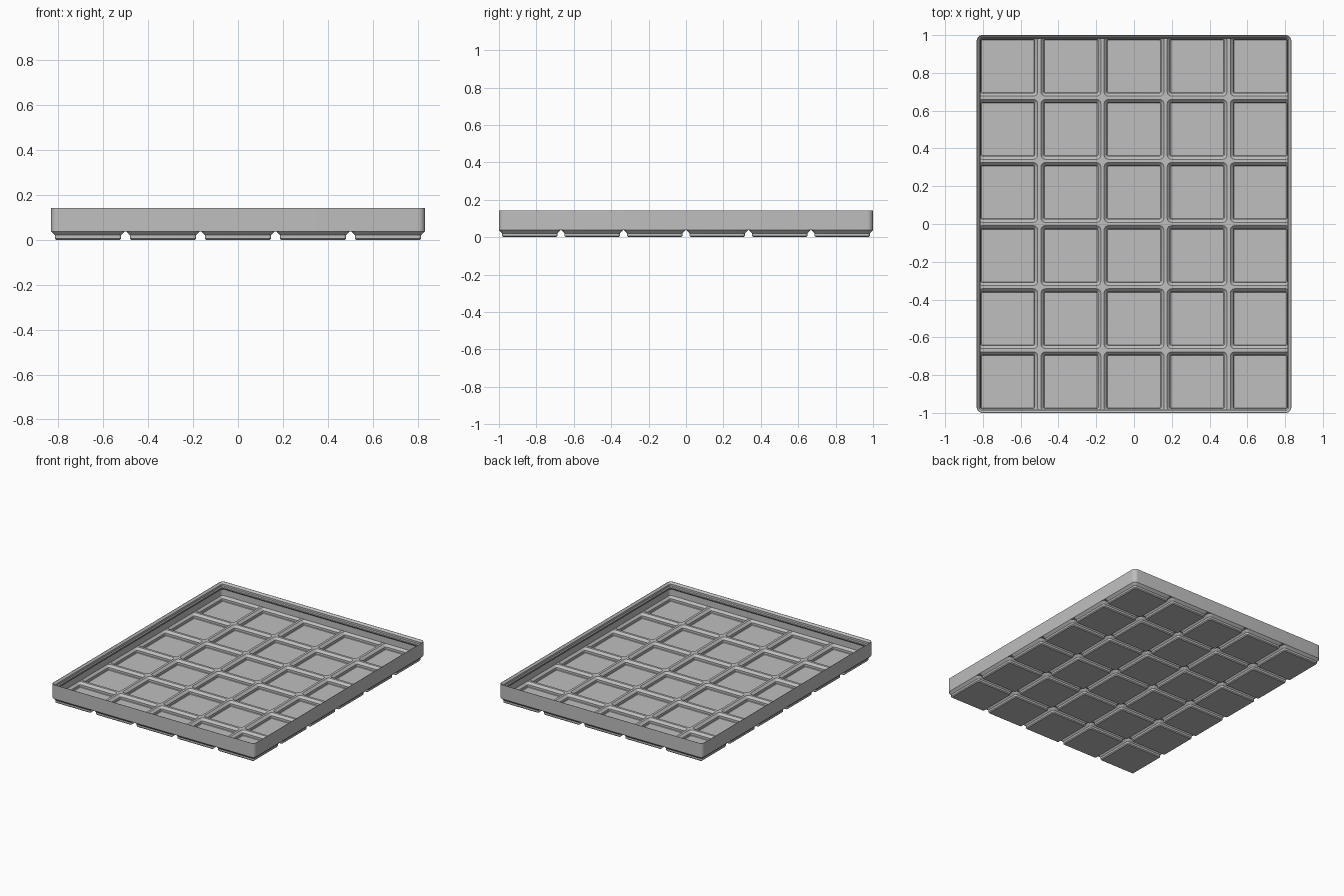
import bpy, bmesh, math

if "Cube" in bpy.data.objects:
    bpy.data.objects.remove(bpy.data.objects["Cube"])

U = 2 / 251.5            # scene units per millimetre
PITCH = 42               # cell spacing
COLS, ROWS = 5, 6
HX, HY = COLS * PITCH / 2 - 0.25, ROWS * PITCH / 2 - 0.25
R = 3.75                 # outer corner radius
SEG = 6                  # segments per rounded corner
SIGNS = [(1, 1), (-1, 1), (-1, -1), (1, -1)]

grey = bpy.data.materials.new("light_grey")
grey.diffuse_color = (0.52, 0.52, 0.52, 1)
grey.use_nodes = True
grey.node_tree.nodes["Principled BSDF"].inputs["Base Color"].default_value = grey.diffuse_color


def ring(hx, hy, r, z, cx=0, cy=0):
    """Rounded rectangle as a list of points."""
    pts = []
    for k, (sx, sy) in enumerate(SIGNS):
        for i in range(SEG + 1):
            a = (k + i / SEG) * math.pi / 2
            pts.append((cx + sx * (hx - r) + r * math.cos(a),
                        cy + sy * (hy - r) + r * math.sin(a), z))
    return pts


def plate_ring(col, row, cx, cy, z):
    """Square cell outline, rounded only at the corners of the tray."""
    pts = ring(21, 21, R, z, cx, cy)
    for k, (sx, sy) in enumerate(SIGNS):
        outer = col == (COLS - 1 if sx > 0 else 0) and row == (ROWS - 1 if sy > 0 else 0)
        if not outer:
            for i in range(SEG + 1):
                pts[k * (SEG + 1) + i] = (cx + sx * 21, cy + sy * 21, z)
    out = []
    for x, y, z in pts:   # keep every point inside the tray outline
        qx = max(-HX + R, min(HX - R, x))
        qy = max(-HY + R, min(HY - R, y))
        d = math.hypot(x - qx, y - qy)
        s = R / d if d > R else 1
        out.append((qx + (x - qx) * s, qy + (y - qy) * s, z))
    return out


def loft(bm, rings, cap_start=False, closed=False):
    rows = [[bm.verts.new([c * U for c in p]) for p in r] for r in rings]
    pairs = list(zip(rows, rows[1:]))
    if closed:
        pairs.append((rows[-1], rows[0]))
    for a, b in pairs:
        for i in range(len(a)):
            j = (i + 1) % len(a)
            bm.faces.new((a[i], a[j], b[j], b[i]))
    if cap_start:
        bm.faces.new(rows[0])


def finish(name, bm):
    bmesh.ops.remove_doubles(bm, verts=bm.verts, dist=1e-5)
    bmesh.ops.recalc_face_normals(bm, faces=bm.faces)
    me = bpy.data.meshes.new(name)
    bm.to_mesh(me)
    bm.free()
    me.materials.append(grey)
    me.shade_smooth()
    me.set_sharp_from_angle(angle=math.radians(30))
    ob = bpy.data.objects.new(name, me)
    bpy.context.collection.objects.link(ob)


# Hollow feet joined by a grid of ridges: (half width, corner radius, height)
INNER = [(17.5, 0.7, 0.8), (17.9, 1.0, 1.2), (17.9, 1.0, 3.2), (19.9, 2.9, 5.2)]
OUTER = [(17.8, 0.8, 0), (18.6, 1.6, 0.8), (18.6, 1.6, 2.6), (20.75, 3.75, 4.75)]
bm = bmesh.new()
for col in range(COLS):
    for row in range(ROWS):
        cx = (col - (COLS - 1) / 2) * PITCH
        cy = (row - (ROWS - 1) / 2) * PITCH
        for profile, z in ((INNER, 5.2), (OUTER, 4.75)):
            rings = [ring(h, h, r, hz, cx, cy) for h, r, hz in profile]
            loft(bm, rings + [plate_ring(col, row, cx, cy, z)], cap_start=True)
finish("cell_floor", bm)

# Outer wall with the stepped stacking lip: (inset, height)
WALL = [(0, 4.75), (0, 17.8), (0.3, 17.8), (1.9, 16.2), (1.9, 14.4),
        (2.6, 13.7), (2.6, 12.6), (0.95, 10.95), (0.95, 4.75)]
bm = bmesh.new()
loft(bm, [ring(HX - d, HY - d, R - d, z) for d, z in WALL], closed=True)
finish("rim_wall", bm)
